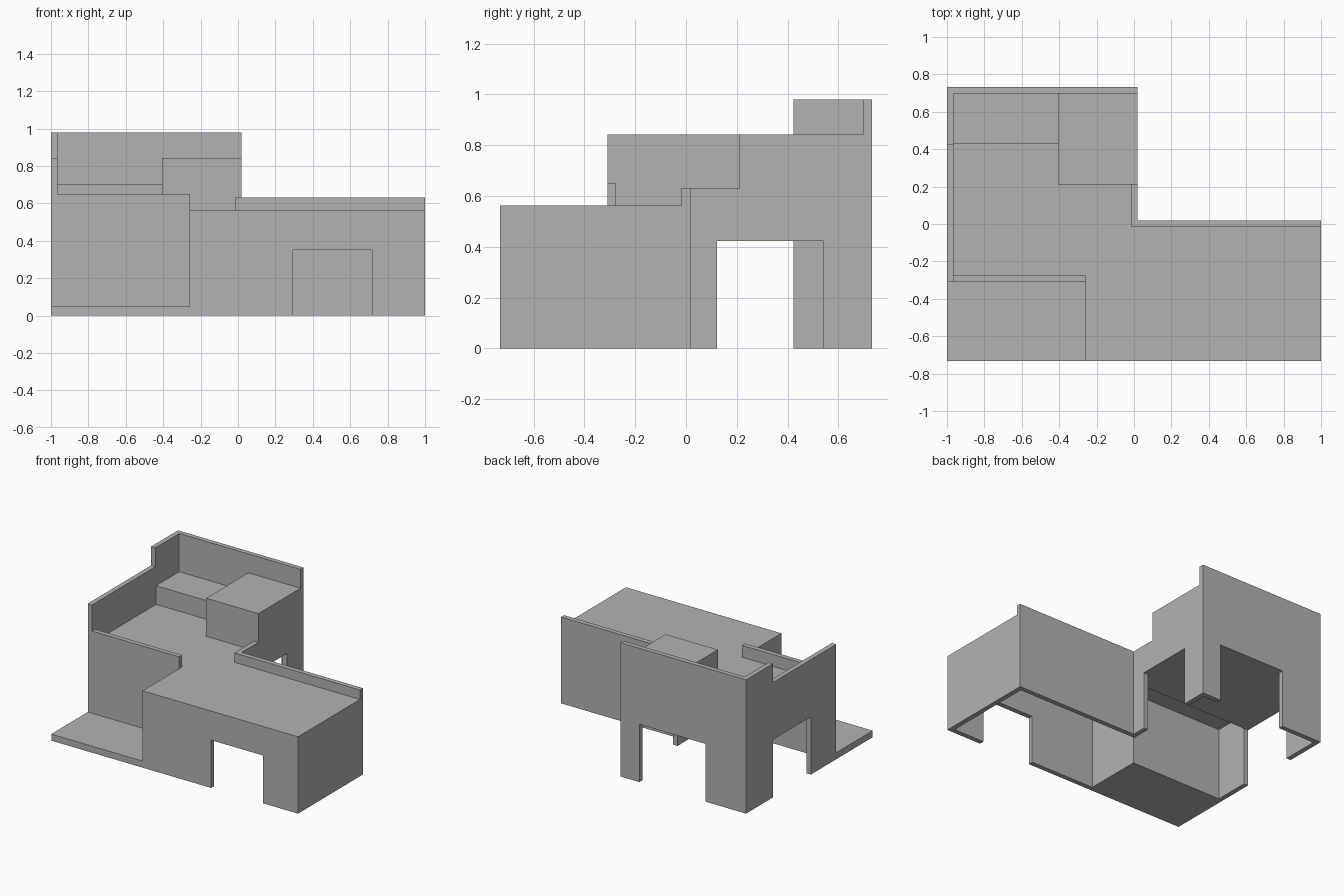
import bpy

cube = bpy.data.objects.get("Cube")
if cube:
    bpy.data.objects.remove(cube, do_unlink=True)

# Single plain grey
grey = bpy.data.materials.new("plain_grey")
grey.use_nodes = True
COLOUR = (0.45, 0.45, 0.45, 1)
grey.diffuse_color = COLOUR
grey.node_tree.nodes["Principled BSDF"].inputs["Base Color"].default_value = COLOUR

T = 0.035                      # wall thickness
LEFT, INNER, RIGHT = -1.0, 0.018, 1.0
FRONT, BACK = -0.733, 0.733
PORCH_X, PORCH_Y = -0.26, -0.31
WING_Y = 0.018                 # rear face of the long wing
ROOF, RAIL, SIDE, HIGH, DOOR = 0.563, 0.632, 0.842, 0.98, 0.423


def box(name, x, y, z):
    """Axis-aligned block from three (low, high) ranges."""
    verts = [(a, b, c) for a in x for b in y for c in z]
    faces = [(0, 1, 3, 2), (4, 6, 7, 5), (0, 4, 5, 1),
             (2, 3, 7, 6), (0, 2, 6, 4), (1, 5, 7, 3)]
    mesh = bpy.data.meshes.new(name)
    mesh.from_pydata(verts, [], faces)
    mesh.materials.append(grey)
    obj = bpy.data.objects.new(name, mesh)
    bpy.context.collection.objects.link(obj)
    return obj


def door_wall(name, axis, span, across, top, door, door_top):
    """Wall along an axis with a doorway, as two piers and a lintel."""
    parts = [("near_pier", (span[0], door[0]), (0, top)),
             ("lintel", door, (door_top, top)),
             ("far_pier", (door[1], span[1]), (0, top))]
    for label, run, z in parts:
        x, y = (run, across) if axis == "x" else (across, run)
        box(f"{name}_{label}", x, y, z)


# Porch slab
box("porch_slab", (LEFT, PORCH_X), (FRONT, PORCH_Y), (0, 0.048))

# Long front wing: walls and roof
door_wall("front_wall", "x", (PORCH_X, RIGHT), (FRONT, FRONT + T), ROOF, (0.295, 0.717), 0.35)
box("wing_end_wall", (RIGHT - T, RIGHT), (FRONT, WING_Y), (0, ROOF))
box("wing_rear_wall", (INNER - T, RIGHT), (WING_Y - T, WING_Y), (0, RAIL))
box("porch_side_wall", (PORCH_X, PORCH_X + T), (FRONT, PORCH_Y + T), (0, ROOF))
box("porch_rear_wall", (LEFT, PORCH_X), (PORCH_Y, PORCH_Y + T), (0, 0.65))
box("wing_roof", (PORCH_X, RIGHT), (FRONT, WING_Y), (ROOF - T, ROOF))
box("terrace_floor", (LEFT, PORCH_X), (PORCH_Y, WING_Y), (ROOF - T, ROOF))

# Rear block: walls with doorways and the thick floor above them
door_wall("outer_side_wall", "y", (PORCH_Y, BACK), (LEFT, LEFT + T), SIDE, (WING_Y - T, 0.423), DOOR)
door_wall("inner_side_wall", "y", (WING_Y - T, BACK), (INNER - T, INNER), RAIL, (0.123, 0.542), DOOR)
door_wall("back_wall", "x", (LEFT, INNER), (BACK - T, BACK), HIGH, (-0.67, -0.135), DOOR)
box("rear_floor", (LEFT, INNER), (WING_Y - T, BACK), (DOOR, ROOF))

# Raised parts on the terrace
box("raised_side_wall", (LEFT, LEFT + T), (0.423, BACK), (SIDE, HIGH))
box("bench", (LEFT, -0.405), (0.43, BACK), (ROOF, 0.70))
box("corner_block", (-0.405, INNER), (0.21, BACK), (ROOF, SIDE))
